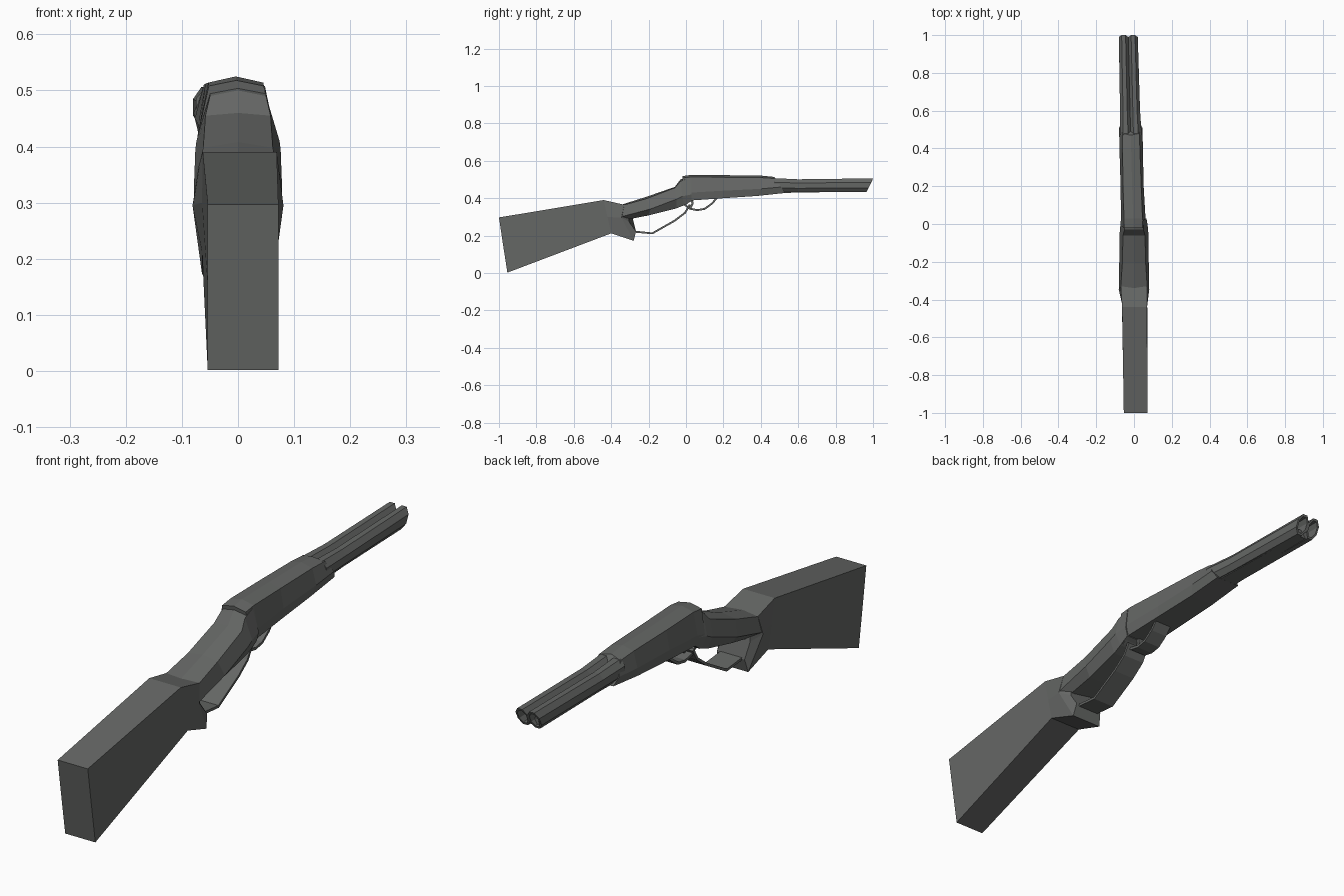
import bpy, bmesh, math

def make(name, rings, closed=False):
    """Skin a series of equal-sized rings; cap the ends unless the loft closes on itself."""
    bm = bmesh.new()
    vs = [[bm.verts.new(p) for p in r] for r in rings]
    n = len(rings[0])
    pairs = list(zip(vs, vs[1:])) + ([(vs[-1], vs[0])] if closed else [])
    for a, b in pairs:
        for i in range(n):
            j = (i + 1) % n
            bm.faces.new((a[i], a[j], b[j], b[i]))
    if not closed:
        bm.faces.new(vs[0])
        bm.faces.new(vs[-1])
    bmesh.ops.recalc_face_normals(bm, faces=bm.faces)
    me = bpy.data.meshes.new(name)
    bm.to_mesh(me)
    bm.free()
    ob = bpy.data.objects.new(name, me)
    bpy.context.collection.objects.link(ob)
    mat = bpy.data.materials.get("gunmetal") or bpy.data.materials.new("gunmetal")
    mat.diffuse_color = (0.13, 0.135, 0.13, 1)
    me.materials.append(mat)
    return ob

def section(cx, *levels):
    """Ring from (half width, y, z) levels, top to bottom; zero width gives one ridge point."""
    right = [(cx + w, y, z) for w, y, z in levels]
    left = [(cx - w, y, z) for w, y, z in reversed(levels) if w > 0]
    return right + left

def strip(name, path, cx, thick):
    """Flat band along (y, z, half width) points."""
    rings = []
    for i, (y, z, w) in enumerate(path):
        a, b = path[max(i - 1, 0)], path[min(i + 1, len(path) - 1)]
        dy, dz = b[0] - a[0], b[1] - a[1]
        l = math.hypot(dy, dz)
        ny, nz = -dz / l * thick / 2, dy / l * thick / 2
        rings.append([(cx - w, y + ny, z + nz), (cx + w, y + ny, z + nz),
                      (cx + w, y - ny, z - nz), (cx - w, y - ny, z - nz)])
    return make(name, rings)

# Butt stock flaring into the spur below the grip
make("stock", [
    section(0.009, (0.063, -1, 0.297), (0.063, -0.978, 0.15), (0.063, -0.955, 0.002)),
    section(0.003, (0.066, -0.44, 0.39), (0.067, -0.42, 0.30), (0.067, -0.40, 0.212)),
    section(0.0, (0.070, -0.33, 0.365), (0.081, -0.345, 0.295), (0.064, -0.28, 0.172)),
    section(0.0, (0.050, -0.30, 0.350), (0.055, -0.305, 0.275), (0.058, -0.267, 0.222)),
])

# Wrist between stock and receiver
make("wrist", [
    section(0, (0.0, -0.34, 0.367), (0.070, -0.335, 0.363), (0.079, -0.35, 0.30), (0.050, -0.33, 0.283)),
    section(0, (0.0, -0.21, 0.408), (0.062, -0.21, 0.398), (0.078, -0.19, 0.342), (0.050, -0.20, 0.308)),
    section(0, (0.0, -0.06, 0.460), (0.058, -0.06, 0.455), (0.076, -0.05, 0.395), (0.055, -0.05, 0.346)),
    section(0, (0.0, -0.03, 0.500), (0.050, -0.03, 0.490), (0.074, -0.02, 0.410), (0.058, -0.01, 0.362)),
    section(0, (0.0, 0.02, 0.518), (0.048, 0.02, 0.508), (0.066, 0.03, 0.420), (0.058, 0.03, 0.385)),
])

# Receiver and fore-end
make("receiver", [
    section(-0.003, (0.0, -0.02, 0.518), (0.049, -0.02, 0.508), (0.069, -0.01, 0.42), (0.056, 0.0, 0.365)),
    section(-0.004, (0.0, 0.03, 0.525), (0.049, 0.03, 0.514), (0.065, 0.03, 0.43), (0.057, 0.03, 0.388)),
    section(-0.010, (0.0, 0.20, 0.523), (0.048, 0.20, 0.512), (0.061, 0.20, 0.44), (0.055, 0.20, 0.400)),
    section(-0.015, (0.0, 0.40, 0.521), (0.046, 0.40, 0.510), (0.062, 0.40, 0.45), (0.052, 0.38, 0.412)),
    section(-0.017, (0.0, 0.47, 0.514), (0.045, 0.48, 0.505), (0.062, 0.51, 0.46), (0.050, 0.53, 0.428)),
])

# Twin hollow eight-sided barrels with a slanted muzzle
def barrel_ring(cx, y, cz, rx, rz, slant):
    pts = []
    for k in range(8):
        a = math.pi / 8 + k * math.pi / 4
        s = math.sin(a) / math.cos(math.pi / 8)
        pts.append((cx + rx * math.cos(a) / math.cos(math.pi / 8), y + slant * s, cz + rz * s))
    return pts

for name, side in (("left_barrel", -1), ("right_barrel", 1)):
    def at(y, mid, off, cz, rx, rz, slant=0):
        return barrel_ring(mid + side * off, y, cz, rx, rz, slant)
    make(name, [
        at(0.47, -0.017, 0.027, 0.470, 0.031, 0.037),
        at(0.60, -0.021, 0.026, 0.467, 0.027, 0.034),
        at(0.983, -0.030, 0.025, 0.470, 0.025, 0.036, 0.017),
        at(0.983, -0.030, 0.025, 0.470, 0.018, 0.028, 0.014),
        at(0.80, -0.026, 0.025, 0.469, 0.018, 0.026),
    ])

# Web joining the barrels underneath
make("barrel_web", [
    section(-0.018, (0.030, 0.45, 0.475), (0.036, 0.50, 0.428)),
    section(-0.030, (0.022, 0.955, 0.465), (0.024, 0.955, 0.436)),
])

# Lever loop and trigger guard
strip("lever", [(0.02, 0.365, 0.045), (-0.005, 0.322, 0.045), (-0.06, 0.28, 0.045),
                (-0.18, 0.212, 0.045), (-0.275, 0.221, 0.045)], 0.0, 0.010)
strip("trigger_guard", [(-0.015, 0.372, 0.035), (0.02, 0.344, 0.035), (0.06, 0.336, 0.035),
                        (0.10, 0.343, 0.035), (0.14, 0.372, 0.035), (0.165, 0.402, 0.035)], -0.003, 0.010)
strip("trigger", [(0.03, 0.40, 0.012), (0.035, 0.37, 0.012), (0.02, 0.345, 0.010)], -0.003, 0.012)
